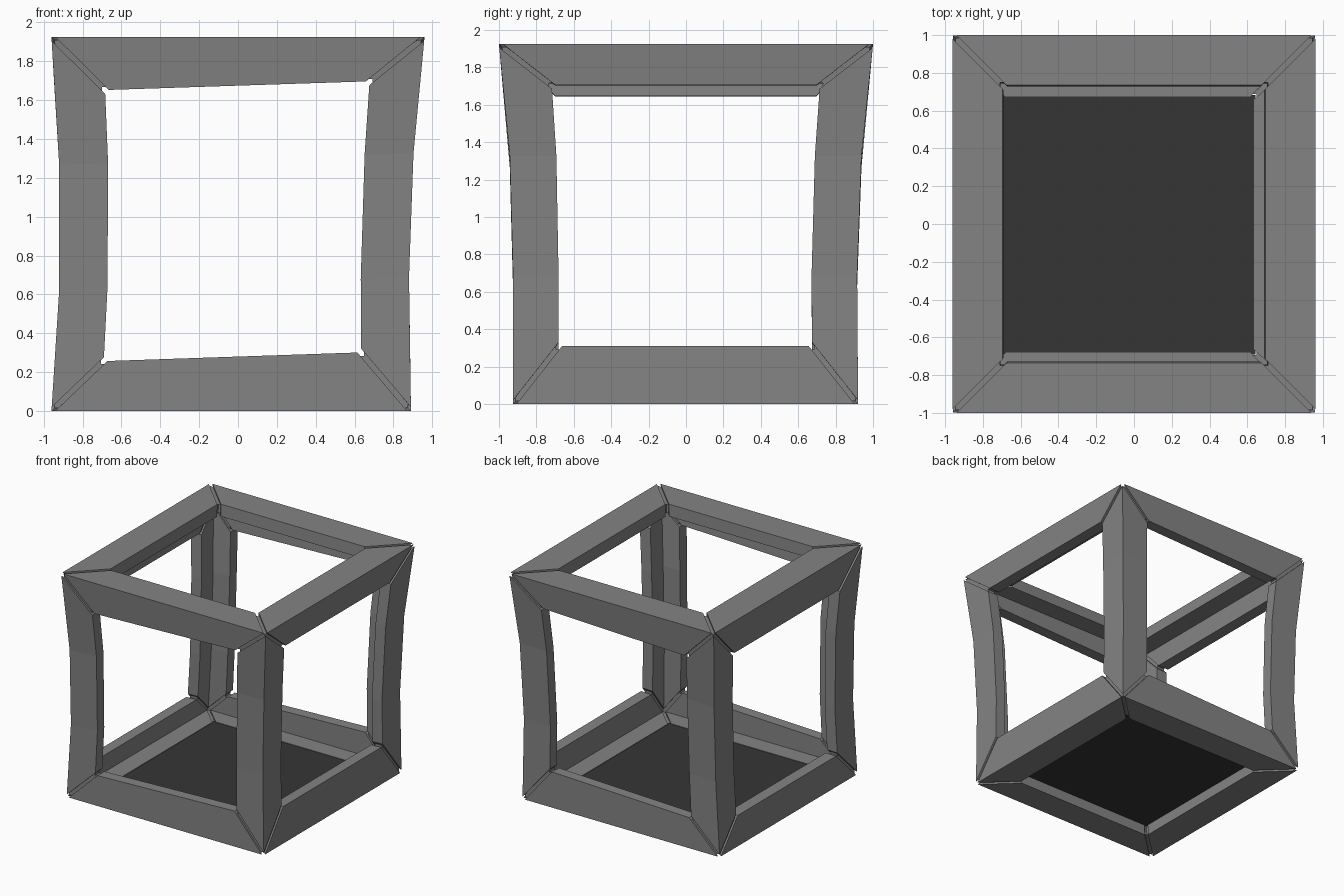
import bpy
import bmesh

HALF = (0.96, 1.0, 0.9625)   # half size of the frame before it is bent
WIDTH = 0.265                # leg width of the angle section
THICK = 0.1                  # leg thickness
GAP = 0.02                   # half of the open mitre joint
TOP = 2 * HALF[2]

# Outline of each side as it bends with height: (z, offset)
LEFT = [(0, 0.89), (0.64, 0.88), (1.28, 0.903), (TOP, 0.96)]
RIGHT = [(0, -0.96), (0.64, -0.92), (1.28, -0.92), (TOP, -0.96)]
FRONT = [(0, -0.925), (0.64, -0.925), (1.28, -0.942), (TOP, -1.0)]
BACK = [(0, 0.92), (0.64, 0.915), (1.28, 0.938), (TOP, 1.0)]


def make_material(name, value):
    mat = bpy.data.materials.new(name)
    mat.use_nodes = True
    colour = (value, value, value, 1)
    mat.diffuse_color = colour
    mat.node_tree.nodes["Principled BSDF"].inputs["Base Color"].default_value = colour
    return mat


def sample(curve, z):
    for (z0, a), (z1, b) in zip(curve, curve[1:]):
        if z <= z1:
            return a + (b - a) * (z - z0) / (z1 - z0)
    return curve[-1][1]


def bend(p):
    """Bend a point of the straight frame to the curved, tapered shape."""
    x, y, z = p
    fx = (x / HALF[0] + 1) / 2
    fy = (y / HALF[1] + 1) / 2
    r, f = sample(RIGHT, z), sample(FRONT, z)
    # inner edges of the horizontal rails rise towards the left side
    ramp = (min(z, TOP - z) - THICK) / (WIDTH - THICK)
    ramp = max(0, min(1, ramp))
    rise = ramp * (0.044 * (x + 0.69) / 1.36 - 0.008)
    return (r + (sample(LEFT, z) - r) * fx,
            f + (sample(BACK, z) - f) * fy,
            z + rise)


def add_object(name, bm, mat):
    bmesh.ops.recalc_face_normals(bm, faces=bm.faces)
    mesh = bpy.data.meshes.new(name)
    bm.to_mesh(mesh)
    bm.free()
    mesh.materials.append(mat)
    bpy.context.collection.objects.link(bpy.data.objects.new(name, mesh))


def angle_beam(name, axis, s1, s2, inset, gap, mat):
    """Angle-section beam along one cube edge, mitred at both ends."""
    b, c = (axis + 1) % 3, (axis + 2) % 3
    lo, wide, thick = inset, WIDTH - inset, THICK - inset
    section = [(lo, lo), (wide, lo), (wide, thick),
               (thick, thick), (thick, wide), (lo, wide)]
    bm = bmesh.new()

    def ring(place):
        verts = []
        for u, v in section:
            p = [0, 0, 0]
            p[axis] = place(max(u, v))
            p[b] = s1 * (HALF[b] - u)
            p[c] = s2 * (HALF[c] - v)
            p[2] += HALF[2]
            verts.append(bm.verts.new(bend(p)))
        return verts

    end = HALF[axis] - gap
    rings = [ring(lambda m: m - end)]
    if axis == 2:
        rings += [ring(lambda m, h=h: h) for h in (-0.32, 0.32)]
    rings.append(ring(lambda m: end - m))

    for r0, r1 in zip(rings, rings[1:]):
        for i in range(6):
            j = (i + 1) % 6
            bm.faces.new((r0[i], r0[j], r1[j], r1[i]))
    for r in (rings[0], rings[-1]):
        bm.faces.new(r[:4])
        bm.faces.new((r[0], r[3], r[4], r[5]))
    add_object(name, bm, mat)


cube = bpy.data.objects.get("Cube")
if cube:
    bpy.data.objects.remove(cube)

frame_grey = make_material("frame grey", 0.23)
panel_grey = make_material("dark panel grey", 0.036)

# Twelve beams, each with a slightly recessed core that closes the joints
SIDES = ({-1: "right", 1: "left"}, {-1: "front", 1: "back"},
         {-1: "bottom", 1: "top"})
for axis, kind in enumerate(("rail", "rail", "post")):
    for s1 in (-1, 1):
        for s2 in (-1, 1):
            label = (SIDES[(axis + 1) % 3][s1] + "_"
                     + SIDES[(axis + 2) % 3][s2] + "_" + kind)
            angle_beam(label, axis, s1, s2, 0, GAP, frame_grey)
            angle_beam(label + "_core", axis, s1, s2, 0.015, 0, frame_grey)

# Floor panel resting inside the bottom rails
bm = bmesh.new()
px, py = HALF[0] - WIDTH + 0.01, HALF[1] - WIDTH + 0.01
layers = [[bm.verts.new(bend((x, y, z)))
           for x, y in ((-px, -py), (px, -py), (px, py), (-px, py))]
          for z in (THICK - 0.012, THICK - 0.004)]
for layer in layers:
    bm.faces.new(layer)
for i in range(4):
    j = (i + 1) % 4
    bm.faces.new((layers[0][i], layers[0][j], layers[1][j], layers[1][i]))
add_object("floor_panel", bm, panel_grey)
